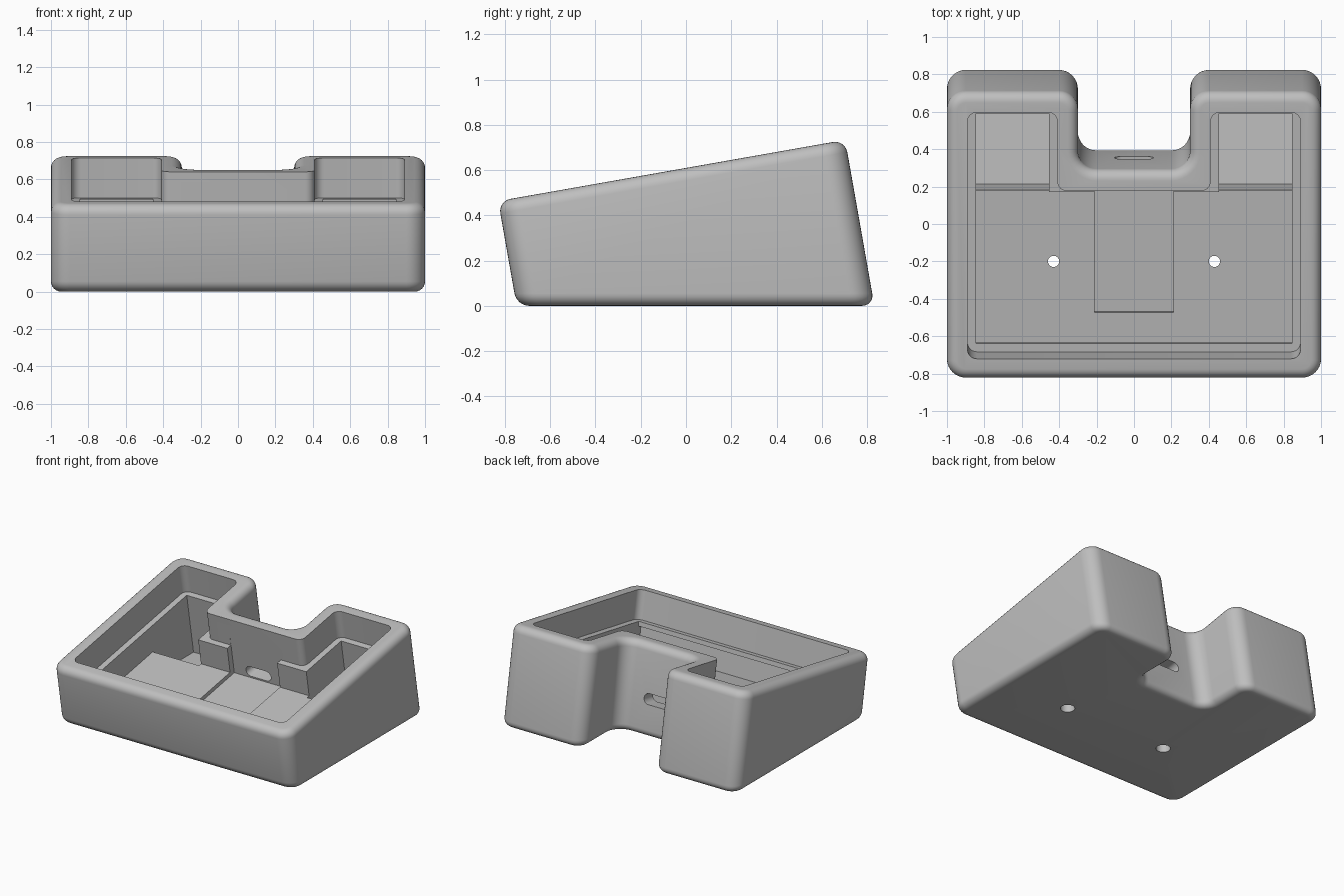
import bpy, bmesh, math
from mathutils import Vector, Matrix

if "Cube" in bpy.data.objects:
    bpy.data.objects.remove(bpy.data.objects["Cube"])

TILT = math.radians(10)
ROT = Matrix.Rotation(TILT, 3, 'X')


# Placement rules: tilted with the tray, through its back wall, or upright
def tilted(x, v, w):
    return ROT @ Vector((x, v, w))


def through_wall(x, w, v):
    return ROT @ Vector((x, v, w))


def upright(x, y, z):
    return Vector((x, y, z))


def level(z):
    """Height along the tilted axis that lands on a horizontal plane."""
    return lambda v: (z - v * math.sin(TILT)) / math.cos(TILT)


def rounded(points, radius, steps=8):
    """Polygon with every corner replaced by a tangent arc."""
    if radius == 0:
        return points
    out = []
    for i, p in enumerate(points):
        p = Vector(p)
        a = (Vector(points[i - 1]) - p).normalized()
        b = (Vector(points[(i + 1) % len(points)]) - p).normalized()
        centre = p + (a + b) * radius
        for s in range(steps + 1):
            t = s / steps * math.pi / 2
            out.append(tuple(centre - b * radius * math.cos(t) - a * radius * math.sin(t)))
    return out


def rect(x0, x1, y0, y1):
    return [(x0, y0), (x1, y0), (x1, y1), (x0, y1)]


def u_shape(side, front, back, notch_x, notch_v):
    half = [(side, front), (side, back), (notch_x, back), (notch_x, notch_v)]
    return half + [(-x, v) for x, v in reversed(half)]


def circle(x, y, r, n=32):
    return [(x + r * math.cos(math.tau * i / n), y + r * math.sin(math.tau * i / n)) for i in range(n)]


def prism(name, outline, low, high, place=tilted):
    bm = bmesh.new()
    bottom = [bm.verts.new(place(a, b, low(b) if callable(low) else low)) for a, b in outline]
    top = [bm.verts.new(place(a, b, high)) for a, b in outline]
    bm.faces.new(bottom[::-1])
    bm.faces.new(top)
    n = len(outline)
    for i in range(n):
        j = (i + 1) % n
        bm.faces.new((bottom[i], bottom[j], top[j], top[i]))
    bmesh.ops.recalc_face_normals(bm, faces=bm.faces)
    mesh = bpy.data.meshes.new(name)
    bm.to_mesh(mesh)
    bm.free()
    obj = bpy.data.objects.new(name, mesh)
    bpy.context.collection.objects.link(obj)
    return obj


def apply(obj, mod):
    bpy.ops.object.select_all(action='DESELECT')
    bpy.context.view_layer.objects.active = obj
    obj.select_set(True)
    bpy.ops.object.modifier_apply(modifier=mod.name)


def carve(obj, cutter):
    cutter.hide_render = True
    mod = obj.modifiers.new("carve", 'BOOLEAN')
    mod.operation = 'DIFFERENCE'
    mod.solver = 'EXACT'
    mod.object = cutter
    apply(obj, mod)
    bpy.data.objects.remove(cutter)


# Wedge body with rounded rims
body = prism("tray_body", rounded(u_shape(1, -0.737, 0.82, 0.3, 0.396), 0.1), level(0), 0.6)
bevel = body.modifiers.new("rims", 'BEVEL')
bevel.width = 0.055
bevel.segments = 6
bevel.limit_method = 'ANGLE'
bevel.angle_limit = math.radians(40)
apply(body, bevel)

# Upper recess, ending at the panel ledge
carve(body, prism("upper_recess", rounded(u_shape(0.89, -0.626, 0.712, 0.41, 0.286), 0.05), 0.384, 0.8))

# Lower recess inside the ledge, with an undercut along the front
FLOOR = 0.185
carve(body, prism("lower_recess", u_shape(0.845, -0.581, 0.667, 0.455, 0.241), FLOOR, 0.45))
carve(body, prism("front_undercut", rect(-0.845, 0.845, -0.615, -0.5), FLOOR, 0.35))

# Shallow central channel running into the back wall
carve(body, prism("centre_channel", rect(-0.21, 0.21, -0.447, 0.287), FLOOR - 0.03, 0.45))

# Cable port through the wall of the rear notch
carve(body, prism("cable_port", rounded(rect(-0.105, 0.105, 0.167, 0.247), 0.0399), 0.2, 0.5, through_wall))

# Deep rear pockets and stepped screw holes on both sides
for s in (-1, 1):
    carve(body, prism("rear_pocket", rect(*sorted((s * 0.455, s * 0.845)), 0.216, 0.667), level(0.03), 0.3))
    carve(body, prism("screw_hole", circle(s * 0.43, -0.2, 0.03), -0.1, 0.3, upright))
    carve(body, prism("screw_head_recess", circle(s * 0.43, -0.2, 0.05), -0.1, 0.07, upright))

# Single grey plastic
grey = bpy.data.materials.new("grey_plastic")
grey.use_nodes = True
colour = (0.52, 0.52, 0.52, 1)
grey.diffuse_color = colour
grey.node_tree.nodes["Principled BSDF"].inputs["Base Color"].default_value = colour
body.data.materials.clear()
body.data.materials.append(grey)
for poly in body.data.polygons:
    poly.material_index = 0

bpy.ops.object.select_all(action='DESELECT')
bpy.context.view_layer.objects.active = body
body.select_set(True)
bpy.ops.object.shade_smooth_by_angle(angle=math.radians(30))
